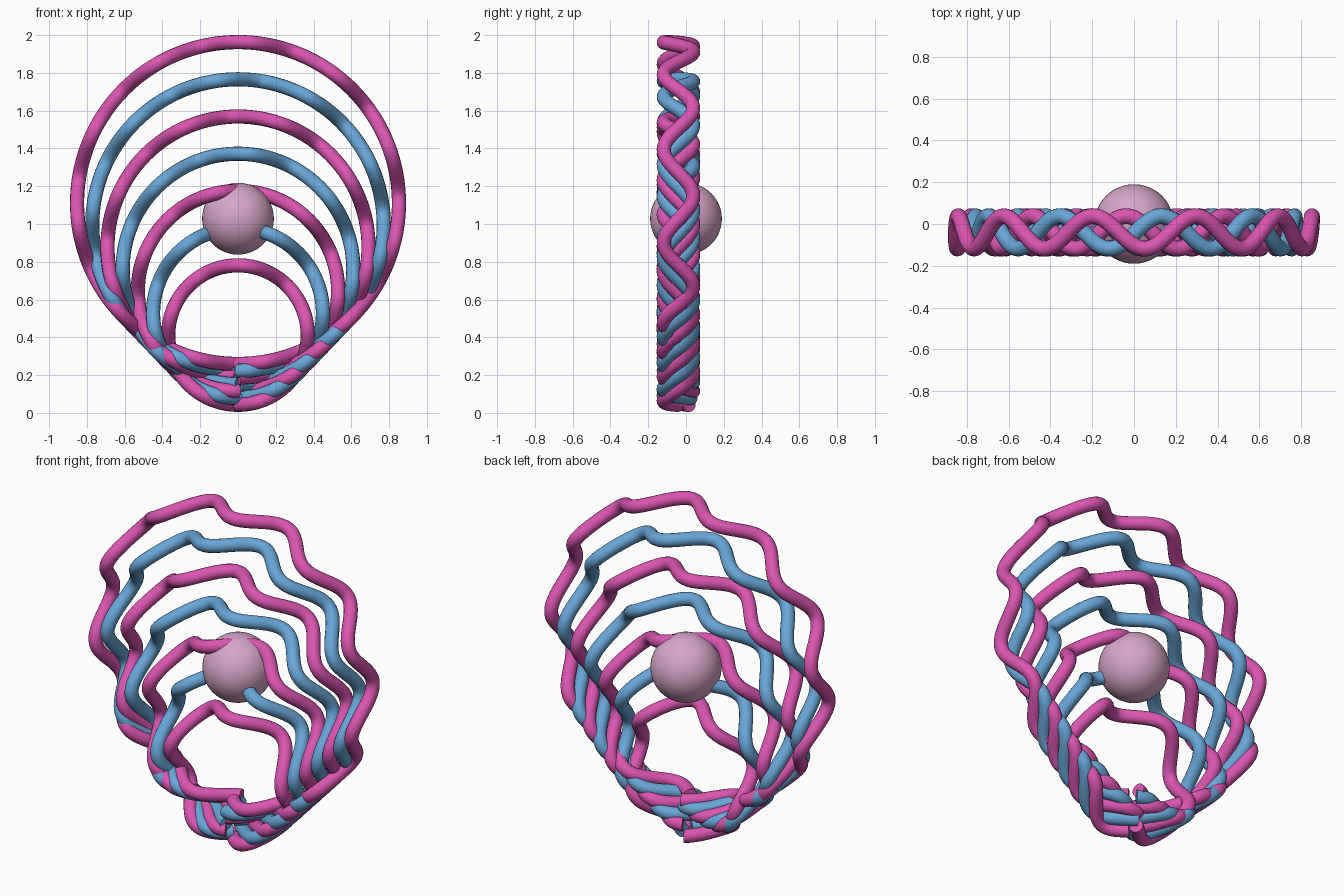
import bpy, bmesh, math
from mathutils import Vector

if "Cube" in bpy.data.objects:
    bpy.data.objects.remove(bpy.data.objects["Cube"])


def material(name, rgb):
    m = bpy.data.materials.new(name)
    m.diffuse_color = (*rgb, 1)
    m.use_nodes = True
    m.node_tree.nodes["Principled BSDF"].inputs["Base Color"].default_value = m.diffuse_color
    return m


PINK = material("magenta pink", (0.70, 0.09, 0.44))
BLUE = material("sky blue", (0.14, 0.38, 0.68))
PALE = material("pale pink", (0.68, 0.38, 0.58))

TUBE = 0.0375         # tube radius
SWING = 0.078         # wave amplitude in y
MID_Y = -0.04         # plane the waves swing around
WAVE = 0.5            # wave length along the ring
STEPS, SIDES = 260, 16


def wavy_ring(name, radius, height, phase, mat):
    """Tube along an upright circle that swings in y, starting at the bottom."""
    waves = 2 * math.pi * radius / WAVE
    bm = bmesh.new()
    loops = []
    for s in range(STEPS + 1):
        a = 2 * math.pi * s / STEPS
        out = Vector((math.sin(a), 0, -math.cos(a)))
        along = Vector((math.cos(a), 0, math.sin(a))) * radius
        along.y = -SWING * waves * math.cos(waves * a + phase)
        side = along.normalized().cross(out)
        centre = out * radius + Vector(
            (0, MID_Y - SWING * math.sin(waves * a + phase), height))
        loops.append([bm.verts.new(centre + TUBE * (math.cos(t) * out + math.sin(t) * side))
                      for t in (2 * math.pi * k / SIDES for k in range(SIDES))])
    for lo, hi in zip(loops, loops[1:]):
        for k in range(SIDES):
            j = (k + 1) % SIDES
            bm.faces.new((lo[k], lo[j], hi[j], hi[k]))
    # end caps
    bm.faces.new(loops[0])
    bm.faces.new(loops[-1])
    bmesh.ops.recalc_face_normals(bm, faces=bm.faces)
    mesh = bpy.data.meshes.new(name)
    bm.to_mesh(mesh)
    bm.free()
    mesh.materials.append(mat)
    ob = bpy.data.objects.new(name, mesh)
    bpy.context.collection.objects.link(ob)
    bpy.ops.object.select_all(action='DESELECT')
    ob.select_set(True)
    bpy.context.view_layer.objects.active = ob
    bpy.ops.object.shade_smooth_by_angle(angle=math.radians(50))


# seven nested rings, largest first, alternating colours
for i in range(7):
    wavy_ring(f"wavy_ring_{i + 1}", 0.852 - 0.0805 * i, 1.111 - 0.1165 * i,
              i * math.pi / 3, BLUE if i % 2 else PINK)

# ball in the middle
bpy.ops.mesh.primitive_uv_sphere_add(segments=48, ring_count=24, radius=0.19,
                                     location=(0, 0, 1.028))
ball = bpy.context.object
ball.name = "centre_ball"
ball.data.materials.append(PALE)
bpy.ops.object.shade_smooth()
